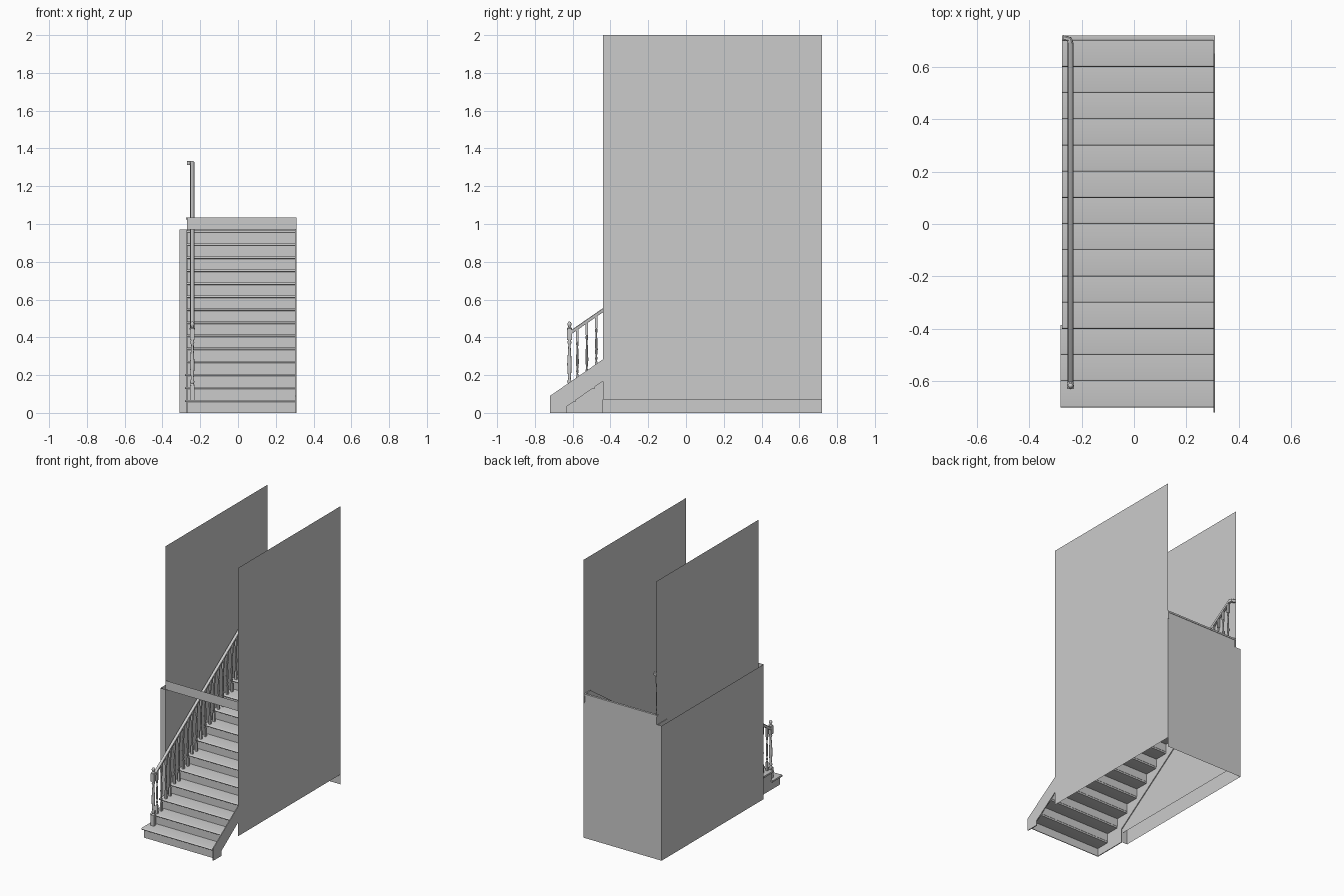
import bpy, bmesh, math

old = bpy.data.objects.get("Cube")
if old:
    bpy.data.objects.remove(old, do_unlink=True)

grey = bpy.data.materials.new("plain grey")
grey.use_nodes = True
COLOUR = (0.6, 0.6, 0.6, 1)
grey.diffuse_color = COLOUR
grey.node_tree.nodes["Principled BSDF"].inputs["Base Color"].default_value = COLOUR

STEPS, GOING, RISE = 15, 0.1, 0.069
FIRST_NOSE = -0.7
FRONT, BACK = -0.44, 0.72
RIGHT, INNER, OUTER = 0.31, -0.27, -0.31
RAIL_X = -0.242
SLOPE = RISE / GOING


def rail_z(y):
    return 0.425 + SLOPE * (y + 0.61)


def finish(name, bm, smooth=False, fix=True):
    if fix:
        bmesh.ops.recalc_face_normals(bm, faces=bm.faces)
    mesh = bpy.data.meshes.new(name)
    bm.to_mesh(mesh)
    bm.free()
    mesh.materials.append(grey)
    ob = bpy.data.objects.new(name, mesh)
    bpy.context.collection.objects.link(ob)
    if smooth:
        bpy.ops.object.select_all(action='DESELECT')
        ob.select_set(True)
        bpy.context.view_layer.objects.active = ob
        bpy.ops.object.shade_smooth_by_angle(angle=math.radians(40))
    return ob


def sheet(name, *corners):
    bm = bmesh.new()
    bm.faces.new([bm.verts.new(c) for c in corners])
    return finish(name, bm, fix=False)


def prism(bm, profile, x0, x1):
    """Extrude a side profile of (y, z) points from x0 to x1."""
    face = bm.faces.new([bm.verts.new((x0, y, z)) for y, z in profile])
    out = bmesh.ops.extrude_face_region(bm, geom=[face])
    verts = [g for g in out["geom"] if isinstance(g, bmesh.types.BMVert)]
    bmesh.ops.translate(bm, verts=verts, vec=(x1 - x0, 0, 0))


def lathe(bm, profile, x, y, sides, square=False):
    """Stack rings of (radius, z); square makes an upright block."""
    turn = math.pi / 4 if square else 0
    n = 4 if square else sides
    rings = [[bm.verts.new((x + r * math.cos(turn + math.tau * k / n),
                            y + r * math.sin(turn + math.tau * k / n), z))
              for k in range(n)] for r, z in profile]
    for a, b in zip(rings, rings[1:]):
        for k in range(n):
            bm.faces.new((a[k], a[(k + 1) % n], b[(k + 1) % n], b[k]))
    bm.faces.new(rings[0][::-1])
    bm.faces.new(rings[-1])


def block(bm, half, z0, z1, x, y):
    r = half * math.sqrt(2)
    lathe(bm, [(r, z0), (r, z1)], x, y, 4, True)


# Thin enclosing walls
for name, x in (("right_wall", RIGHT), ("left_inner_wall", INNER)):
    sheet(name, (x, FRONT, 0.07), (x, BACK, 0.07), (x, BACK, 2), (x, FRONT, 2))
sheet("left_outer_wall", (OUTER, BACK, 0), (OUTER, FRONT, 0),
      (OUTER, FRONT, 0.97), (OUTER, BACK, 0.97))
sheet("left_wall_front_end", (OUTER, FRONT, 0), (INNER, FRONT, 0),
      (INNER, FRONT, 0.97), (OUTER, FRONT, 0.97))
sheet("back_wall", (RIGHT, BACK, 0), (OUTER, BACK, 0),
      (OUTER, BACK, 0.97), (RIGHT, BACK, 0.97))
sheet("front_header", (INNER, FRONT, 0.97), (RIGHT, FRONT, 0.97),
      (RIGHT, FRONT, 1.035), (INNER, FRONT, 1.035))

# Treads with rounded noses, and risers set back under them
treads, risers = bmesh.new(), bmesh.new()
for i in range(STEPS):
    y, top = FIRST_NOSE + GOING * i, RISE * (i + 1)
    back = min(y + GOING + 0.015, BACK)
    r = 0.006
    nose = [(y + r - r * math.sin(a), top - r + r * math.cos(a))
            for a in (math.pi * k / 6 for k in range(7))]
    prism(treads, nose + [(back, top - 2 * r), (back, top)],
          -0.28 if i < 3 else -0.274, 0.304)
    prism(risers, [(y + 0.012, top - RISE), (y + 0.017, top - RISE),
                   (y + 0.017, top - 2 * r), (y + 0.012, top - 2 * r)], -0.268, 0.304)
finish("treads", treads, True)
finish("risers", risers)

# Stepped left stringer, closed to the floor in front of the wall
side = []
for i in range(STEPS):
    y = FIRST_NOSE + 0.012 + GOING * i
    side += [(y, RISE * i), (y, RISE * (i + 1) - 0.012)]
side += [(BACK, RISE * STEPS - 0.012), (BACK, 0.92), (FRONT, 0.1), (FRONT, 0)]
bm = bmesh.new()
prism(bm, side, -0.268, -0.262)
finish("left_stringer", bm)

# Sloping right stringer board
bm = bmesh.new()
prism(bm, [(-0.72, 0), (-0.63, 0), (-0.63, 0.035), (BACK, 0.98), (BACK, 1.035),
           (0.65, 1.035), (-0.72, 0.09)], 0.303, 0.309)
finish("right_stringer", bm)

# Newel post
bm = bmesh.new()
ny = -0.617
block(bm, 0.013, RISE, 0.145, RAIL_X, ny)
lathe(bm, [(0.012, 0.145), (0.008, 0.155), (0.012, 0.165), (0.007, 0.18), (0.011, 0.23),
           (0.012, 0.26), (0.007, 0.34), (0.006, 0.36), (0.011, 0.37), (0.008, 0.385)],
      RAIL_X, ny, 12)
block(bm, 0.013, 0.385, 0.442, RAIL_X, ny)
lathe(bm, [(0.014, 0.442), (0.014, 0.448), (0.006, 0.453), (0.007, 0.458), (0.011, 0.466),
           (0.011, 0.473), (0.007, 0.481), (0.001, 0.484)], RAIL_X, ny, 12)
finish("newel_post", bm, True)

# Two turned balusters on each tread
bm = bmesh.new()
for i in range(1, STEPS - 1):
    for offset in (0.025, 0.075):
        y, base = FIRST_NOSE + GOING * i + offset, RISE * (i + 1)
        end = rail_z(y) - 0.005
        cap = end - 0.065
        block(bm, 0.007, base, base + 0.06, RAIL_X, y)
        h = cap - base - 0.06
        lathe(bm, [(r, base + 0.06 + h * t) for r, t in
                   ((0.006, 0), (0.004, 0.06), (0.007, 0.12), (0.004, 0.18), (0.008, 0.38),
                    (0.007, 0.5), (0.004, 0.85), (0.007, 0.92), (0.005, 1))], RAIL_X, y, 8)
        block(bm, 0.007, cap, end, RAIL_X, y)
finish("balusters", bm, True)

# Handrail, turning into the wall at the top
bm = bmesh.new()
path = [(RAIL_X, -0.61), (RAIL_X, 0.69), (RAIL_X - 0.005, 0.705), (INNER, 0.71)]
section = [(-0.008, -0.01), (0.008, -0.01), (0.011, 0), (0.01, 0.008), (0.005, 0.012),
           (-0.005, 0.012), (-0.01, 0.008), (-0.011, 0)]
normals = [(1, 0), (1, 0), (0.75, 0.66), (0, 1)]
rings = [[bm.verts.new((x + s * nx, y + s * nyy, rail_z(min(y, 0.69)) + t))
          for s, t in section] for (x, y), (nx, nyy) in zip(path, normals)]
count = len(section)
for a, b in zip(rings, rings[1:]):
    for k in range(count):
        bm.faces.new((a[k], a[(k + 1) % count], b[(k + 1) % count], b[k]))
bm.faces.new(rings[0])
bm.faces.new(rings[-1])
finish("handrail", bm, True)
